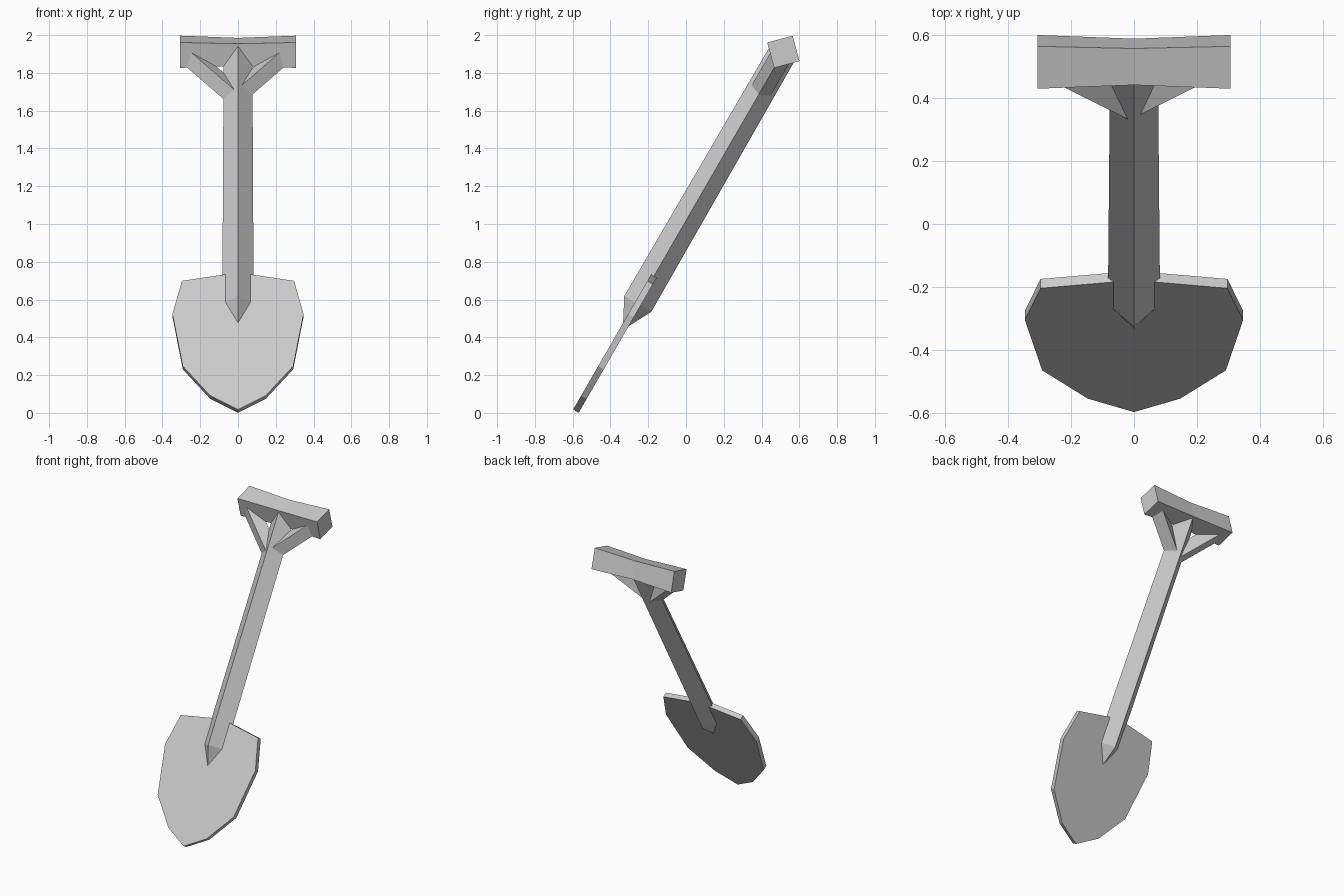
import bpy
import bmesh
import math
from mathutils import Matrix, Vector

cube = bpy.data.objects.get("Cube")
if cube:
    bpy.data.objects.remove(cube, do_unlink=True)

# Single flat colour
grey = bpy.data.materials.new("light_grey")
grey.use_nodes = True
colour = (0.6, 0.6, 0.6, 1)
grey.diffuse_color = colour
grey.node_tree.nodes["Principled BSDF"].inputs["Base Color"].default_value = colour

# Parts are built upright along z from the blade tip, then leaned back
LEAN = Matrix.Translation((0, -0.583, 0.009)) @ Matrix.Rotation(math.radians(-30), 4, "X")


def finish(name, bm):
    bmesh.ops.recalc_face_normals(bm, faces=bm.faces)
    bm.transform(LEAN)
    mesh = bpy.data.meshes.new(name)
    bm.to_mesh(mesh)
    bm.free()
    mesh.materials.append(grey)
    obj = bpy.data.objects.new(name, mesh)
    bpy.context.collection.objects.link(obj)


def diamond_bar(name, rings, apex=None):
    """Four-sided bar through (x, z, half diagonal) rings, edge facing front."""
    bm = bmesh.new()
    first, last = rings[0], rings[-1]
    along = Vector((last[0] - first[0], 0, last[1] - first[1])).normalized()
    depth = Vector((0, 1, 0))
    side = depth.cross(along)
    loops = [[bm.verts.new(Vector((x, 0, z)) + h * d)
              for d in (side, depth, -side, -depth)] for x, z, h in rings]
    for a, b in zip(loops, loops[1:]):
        for i in range(4):
            j = (i + 1) % 4
            bm.faces.new((a[i], a[j], b[j], b[i]))
    bm.faces.new(loops[-1])
    if apex is None:
        bm.faces.new(loops[0])
    else:
        tip = bm.verts.new((0, 0, apex))
        for i in range(4):
            bm.faces.new((tip, loops[0][i], loops[0][(i + 1) % 4]))
    finish(name, bm)


# Blade: mirrored half outline, extruded to a thin plate
half = [(0.147, 0.085), (0.292, 0.265), (0.347, 0.585), (0.297, 0.787)]
outline = [(0, 0)] + half + [(0, 0.838)] + [(-x, z) for x, z in reversed(half)]
bm = bmesh.new()
plate = bm.faces.new([bm.verts.new((x, -0.017, z)) for x, z in outline])
extruded = bmesh.ops.extrude_face_region(bm, geom=[plate])["geom"]
bmesh.ops.translate(bm, vec=(0, 0.034, 0),
                    verts=[v for v in extruded if isinstance(v, bmesh.types.BMVert)])
finish("blade", bm)

# Shaft with a pointed socket end
diamond_bar("shaft", [(0, 0.656, 0.083), (0, 2.197, 0.076)], apex=0.497)

# Grip, slightly narrowed in the middle
diamond_bar("grip", [(-0.306, 2.197, 0.0985), (0, 2.197, 0.085), (0.306, 2.197, 0.0985)])

# Diagonal braces between shaft and grip
for name, sign, base in (("right_brace", -1, 1.912), ("left_brace", 1, 1.94)):
    diamond_bar(name, [(0, base, 0.057), (sign * (2.175 - base), 2.175, 0.057)])
